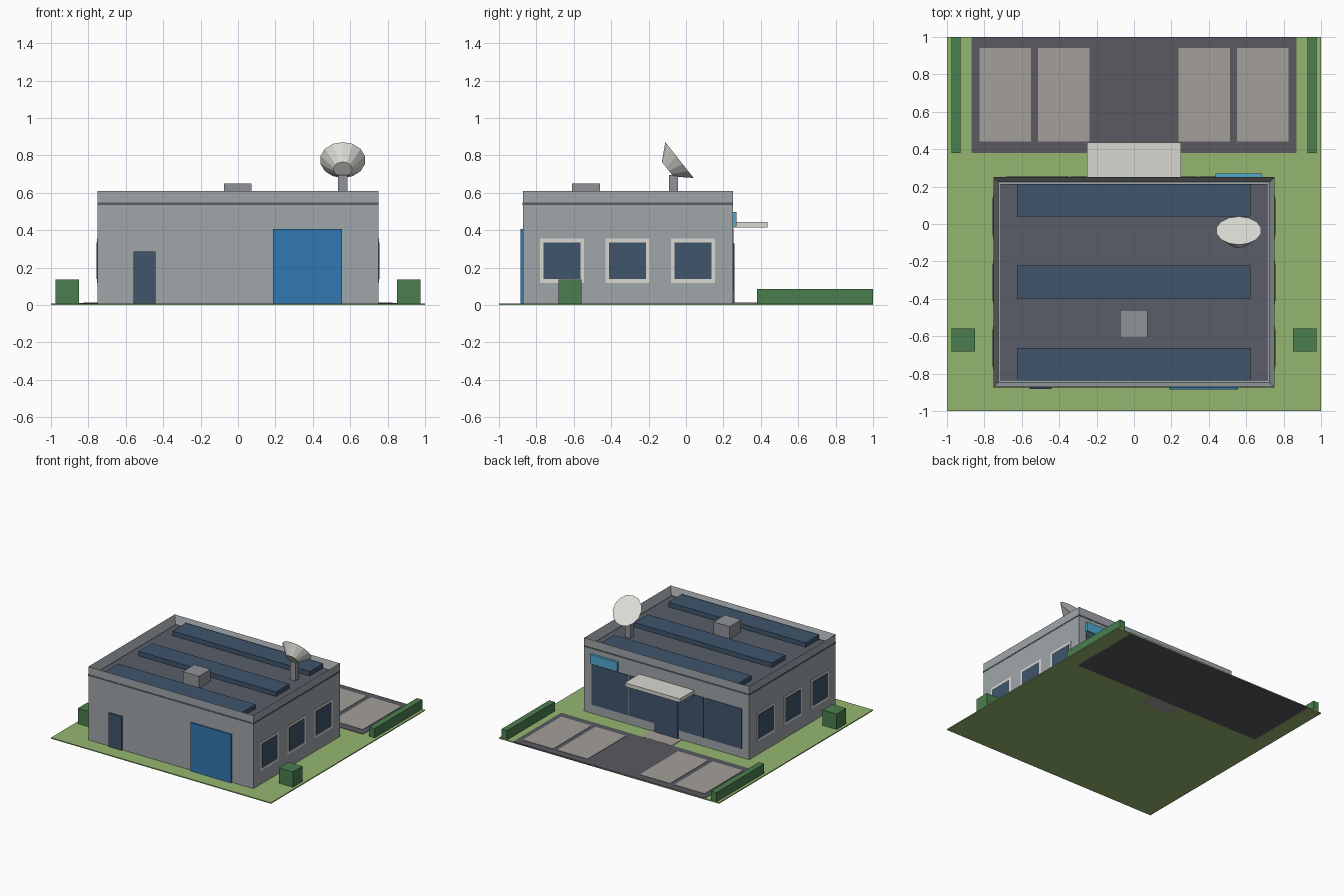
import bpy, bmesh, math
from mathutils import Matrix, Vector

if "Cube" in bpy.data.objects:
    bpy.data.objects.remove(bpy.data.objects["Cube"])


def mat(name, r, g, b):
    m = bpy.data.materials.new(name)
    m.diffuse_color = (r, g, b, 1)
    m.use_nodes = True
    m.node_tree.nodes["Principled BSDF"].inputs["Base Color"].default_value = m.diffuse_color
    return m


GRASS = mat("grass", 0.30, 0.47, 0.16)
LEAF = mat("leaf", 0.07, 0.21, 0.08)
ASPHALT = mat("asphalt", 0.10, 0.10, 0.12)
PAVING = mat("paving", 0.37, 0.35, 0.32)
WALL = mat("wall", 0.35, 0.38, 0.40)
ROOF = mat("roof", 0.10, 0.11, 0.14)
TRIM = mat("trim", 0.09, 0.11, 0.13)
GLASS = mat("glass", 0.05, 0.09, 0.15)
WHITE = mat("off_white", 0.70, 0.68, 0.64)
BLUE = mat("door_blue", 0.03, 0.19, 0.45)
SKY = mat("sign_blue", 0.08, 0.40, 0.62)
METAL = mat("metal", 0.28, 0.29, 0.31)


def finish(name, bm, material):
    bmesh.ops.recalc_face_normals(bm, faces=bm.faces)
    me = bpy.data.meshes.new(name)
    bm.to_mesh(me)
    bm.free()
    me.materials.append(material)
    ob = bpy.data.objects.new(name, me)
    bpy.context.collection.objects.link(ob)
    return ob


def box_bm(x, y, z):
    bm = bmesh.new()
    bmesh.ops.create_cube(bm, size=1)
    size = [b - a for a, b in (x, y, z)]
    mid = Vector([(a + b) / 2 for a, b in (x, y, z)])
    bmesh.ops.transform(bm, matrix=Matrix.Translation(mid) @ Matrix.Diagonal((*size, 1)), verts=bm.verts)
    return bm


def box(name, x, y, z, material):
    return finish(name, box_bm(x, y, z), material)


def pair(name, x, y, z, material):
    """Box on the right and its mirror image on the left."""
    box(name + "_right", x, y, z, material)
    box(name + "_left", (-x[1], -x[0]), y, z, material)


# Site
G = 0.008
box("lawn", (-1, 1), (-1, 1), (0, G), GRASS)
box("parking_lot", (-0.87, 0.87), (0.38, 1), (-0.0005, 0.011), ASPHALT)
box("entrance_path", (-0.14, 0.14), (0.25, 0.38), (-0.0005, 0.012), PAVING)
pair("inner_parking_space", (0.237, 0.513), (0.44, 0.94), (0.009, 0.014), PAVING)
pair("outer_parking_space", (0.55, 0.827), (0.44, 0.94), (0.009, 0.014), PAVING)
pair("hedge", (0.927, 0.977), (0.38, 1), (G, 0.085), LEAF)
pair("bush", (0.85, 0.977), (-0.683, -0.56), (G, 0.135), LEAF)

# Building shell with a sunken roof behind the parapet
bm = box_bm((-0.75, 0.75), (-0.872, 0.25), (G, 0.61))
bm.faces.ensure_lookup_table()
top = max(bm.faces, key=lambda f: f.calc_center_median().z)
bmesh.ops.inset_individual(bm, faces=[top], thickness=0.035)
bmesh.ops.translate(bm, verts=top.verts, vec=(0, 0, -0.07))
finish("building_shell", bm, WALL)
box("roof_deck", (-0.715, 0.715), (-0.837, 0.215), (0.535, 0.55), ROOF)

# Dark band around the walls
pair("side_band", (0.749, 0.752), (-0.874, 0.252), (0.535, 0.547), TRIM)
box("front_band", (-0.75, 0.75), (-0.874, -0.871), (0.535, 0.547), TRIM)
box("back_band", (-0.75, 0.75), (0.249, 0.252), (0.535, 0.547), TRIM)

# Roof panels and vent
for i, y in enumerate((-0.749, -0.31, 0.128)):
    box(f"roof_panel_{i}", (-0.625, 0.623), (y - 0.087, y + 0.087), (0.55, 0.587), GLASS)
box("roof_vent", (-0.075, 0.072), (-0.61, -0.46), (0.55, 0.65), METAL)

# Front doors
box("front_door", (-0.56, -0.44), (-0.883, -0.87), (G, 0.285), GLASS)
box("garage_door", (0.188, 0.557), (-0.885, -0.87), (G, 0.405), BLUE)

# Side windows
for i, y in enumerate((-0.663, -0.313, 0.037)):
    pair(f"window_frame_{i}", (0.748, 0.753), (y - 0.118, y + 0.118), (0.118, 0.355), WHITE)
    pair(f"window_glass_{i}", (0.749, 0.756), (y - 0.098, y + 0.098), (0.138, 0.335), GLASS)

# Glazed back wall, entrance, canopy and sign
for i in range(4):
    x = -0.686 + 0.343 * i
    box(f"shop_window_{i}", (x + 0.004, x + 0.339), (0.249, 0.254), (0.08, 0.41), GLASS)
box("entrance_door", (-0.105, 0.105), (0.249, 0.259), (G, 0.33), GLASS)
box("canopy", (-0.25, 0.25), (0.25, 0.437), (0.415, 0.445), WHITE)
box("sign_board", (0.437, 0.685), (0.25, 0.27), (0.42, 0.497), SKY)

# Dish: truncated cone tilted up toward the back
box("dish_post", (0.535, 0.585), (-0.09, -0.042), (0.55, 0.695), METAL)
axis = Vector((0, 0.785, 0.62)).normalized()
center = Vector((0.56, -0.035, 0.775)) - axis * 0.04
bm = bmesh.new()
bmesh.ops.create_cone(bm, cap_ends=True, segments=14, radius1=0.05, radius2=0.122, depth=0.08,
                      matrix=Matrix.Translation(center) @ axis.to_track_quat('Z', 'Y').to_matrix().to_4x4())
finish("dish", bm, mat("dish_white", 0.76, 0.76, 0.71))
